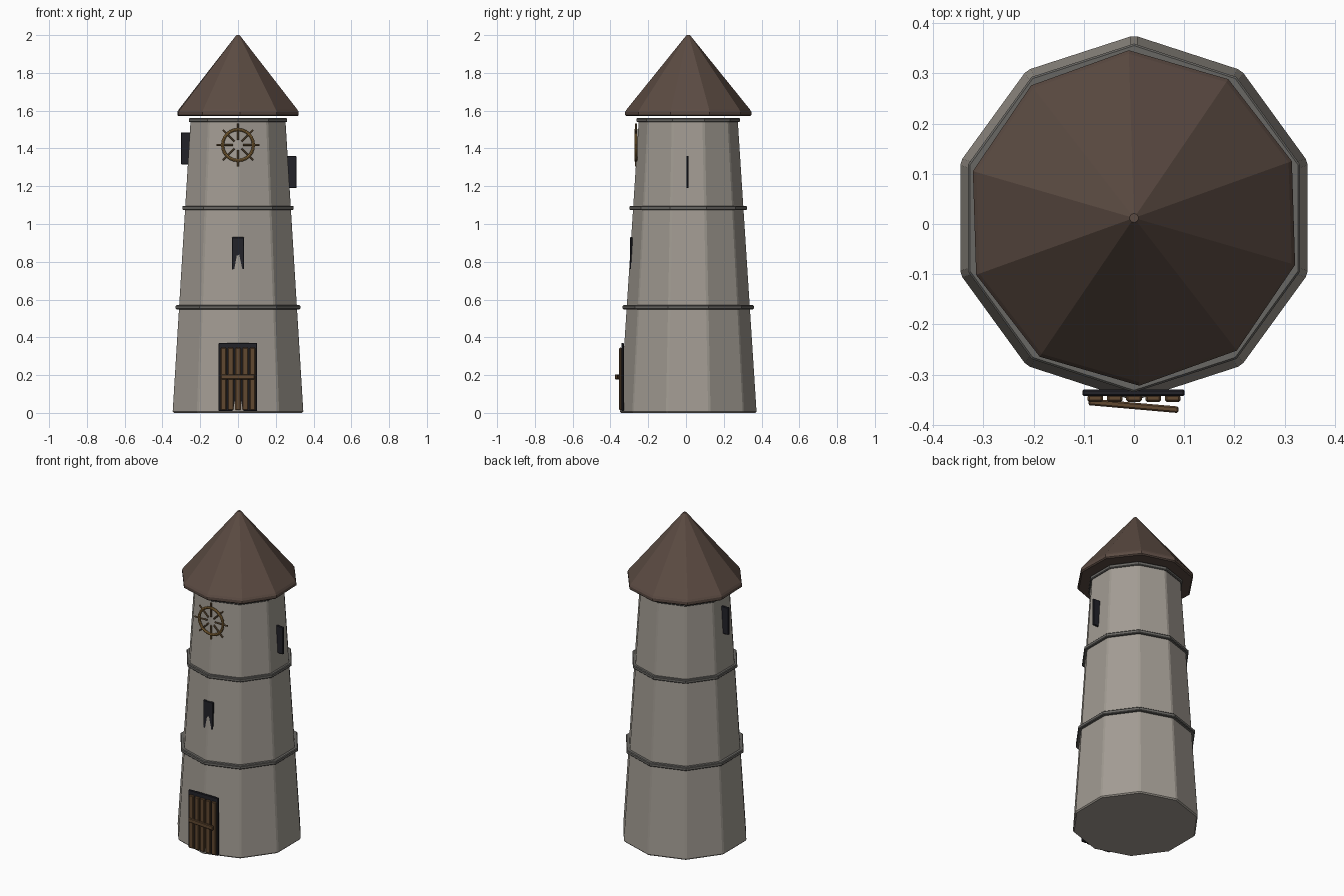
import bpy, bmesh
from math import pi, sin, cos, radians
from mathutils import Matrix

if "Cube" in bpy.data.objects:
    bpy.data.objects.remove(bpy.data.objects["Cube"])

CY = 0.012      # tower axis y
SIDES = 10


def material(name, rgb):
    m = bpy.data.materials.new(name)
    m.diffuse_color = (*rgb, 1)
    m.use_nodes = True
    m.node_tree.nodes["Principled BSDF"].inputs["Base Color"].default_value = m.diffuse_color
    return m


STONE = material("stone", (0.36, 0.33, 0.29))
TRIM = material("trim_stone", (0.14, 0.135, 0.125))
ROOF = material("roof_shingle", (0.105, 0.07, 0.055))
DARK = material("dark_iron", (0.016, 0.016, 0.022))
WOOD = material("wood", (0.12, 0.065, 0.03))
BRASS = material("wheel_wood", (0.3, 0.17, 0.05))
SPOKE = material("spoke_wood", (0.18, 0.11, 0.05))


def finish(name, bm, mat, bevel=0):
    bmesh.ops.recalc_face_normals(bm, faces=bm.faces)
    me = bpy.data.meshes.new(name)
    bm.to_mesh(me)
    bm.free()
    ob = bpy.data.objects.new(name, me)
    bpy.context.collection.objects.link(ob)
    me.materials.append(mat)
    if bevel:
        b = ob.modifiers.new("bevel", "BEVEL")
        b.width = bevel
        b.segments = 1
        b.limit_method = 'ANGLE'
        b.angle_limit = radians(25)
    return ob


def lathe(name, profile, mat, closed=False, turn=0.0, bevel=0):
    """Sweep an (r, z) profile around the axis as a decagon."""
    bm = bmesh.new()
    rings = []
    for r, z in profile:
        rings.append([bm.verts.new((r * cos(pi / 2 + turn + 2 * pi * i / SIDES),
                                    CY + r * sin(pi / 2 + turn + 2 * pi * i / SIDES), z))
                      for i in range(SIDES)])
    pairs = list(zip(rings, rings[1:])) + ([(rings[-1], rings[0])] if closed else [])
    for a, b in pairs:
        for i in range(SIDES):
            j = (i + 1) % SIDES
            bm.faces.new((a[i], a[j], b[j], b[i]))
    if not closed:
        bm.faces.new(rings[0])
        bm.faces.new(rings[-1])
    return finish(name, bm, mat, bevel)


def box(name, loc, size, mat, yaw=0.0, bevel=0.003):
    bm = bmesh.new()
    bmesh.ops.create_cube(bm, size=1, matrix=Matrix.Translation(loc)
                          @ Matrix.Rotation(yaw, 4, 'Z') @ Matrix.Diagonal((*size, 1)))
    return finish(name, bm, mat, bevel)


# tapered tower wall
def wall_r(z):
    return 0.364 - 0.0645 * z


lathe("tower_wall", [(wall_r(0), 0), (wall_r(1.55), 1.55)], STONE, bevel=0.007)

# stone bands around the wall
for name, r, z in (("lower_band", 0.347, 0.559), ("middle_band", 0.31, 1.085),
                   ("top_band", 0.274, 1.55)):
    h, c = 0.011, 0.004
    lathe(name, [(r - 0.04, z - h), (r - c, z - h), (r, z - h + c),
                 (r, z + h - c), (r - c, z + h), (r - 0.04, z + h)], TRIM, closed=True)

# pointed roof with a short vertical lip
lathe("roof", [(0.327, 1.571), (0.334, 1.577), (0.334, 1.594), (0.327, 1.606),
               (0.013, 1.995), (0.009, 2.0)], ROOF, turn=radians(1.8))

# door: dark backing, planks and a slightly skewed crossbar
box("door_backing", (-0.001, -0.336, 0.19), (0.204, 0.013, 0.36), DARK)
for i in range(5):
    box(f"door_plank_{i + 1}", ((i - 2) * 0.0385, -0.347, 0.18), (0.031, 0.015, 0.33), WOOD, bevel=0.004)
box("door_crossbar", (-0.001, -0.362, 0.191), (0.18, 0.013, 0.026), WOOD, yaw=radians(-5))

# window plates: front one half sunk in the wall, side ones project
box("front_window", (0, -0.2895, 0.845), (0.066, 0.013, 0.17), DARK, yaw=radians(1.5))
box("right_window", (0.277, 0.008, 1.275), (0.066, 0.013, 0.17), DARK)
box("left_window", (-0.269, 0.008, 1.4), (0.066, 0.013, 0.17), DARK)

# spoked wheel ornament
WC = Matrix.Translation((0, -0.265, 1.418))
bpy.ops.mesh.primitive_torus_add(major_radius=0.082, minor_radius=0.008, major_segments=24,
                                 minor_segments=8, location=WC.translation,
                                 rotation=(pi / 2, 0, 0))
rim = bpy.context.object
rim.name = "wheel_rim"
rim.data.materials.append(BRASS)
bpy.ops.object.shade_smooth_by_angle()
bm = bmesh.new()
for i in range(8):
    turn = WC @ Matrix.Rotation(i * pi / 4, 4, 'Y')
    bmesh.ops.create_cone(bm, cap_ends=True, segments=8, radius1=0.005, radius2=0.005,
                          depth=0.086, matrix=turn @ Matrix.Translation((0, 0, 0.07)))
finish("wheel_spokes", bm, SPOKE)
